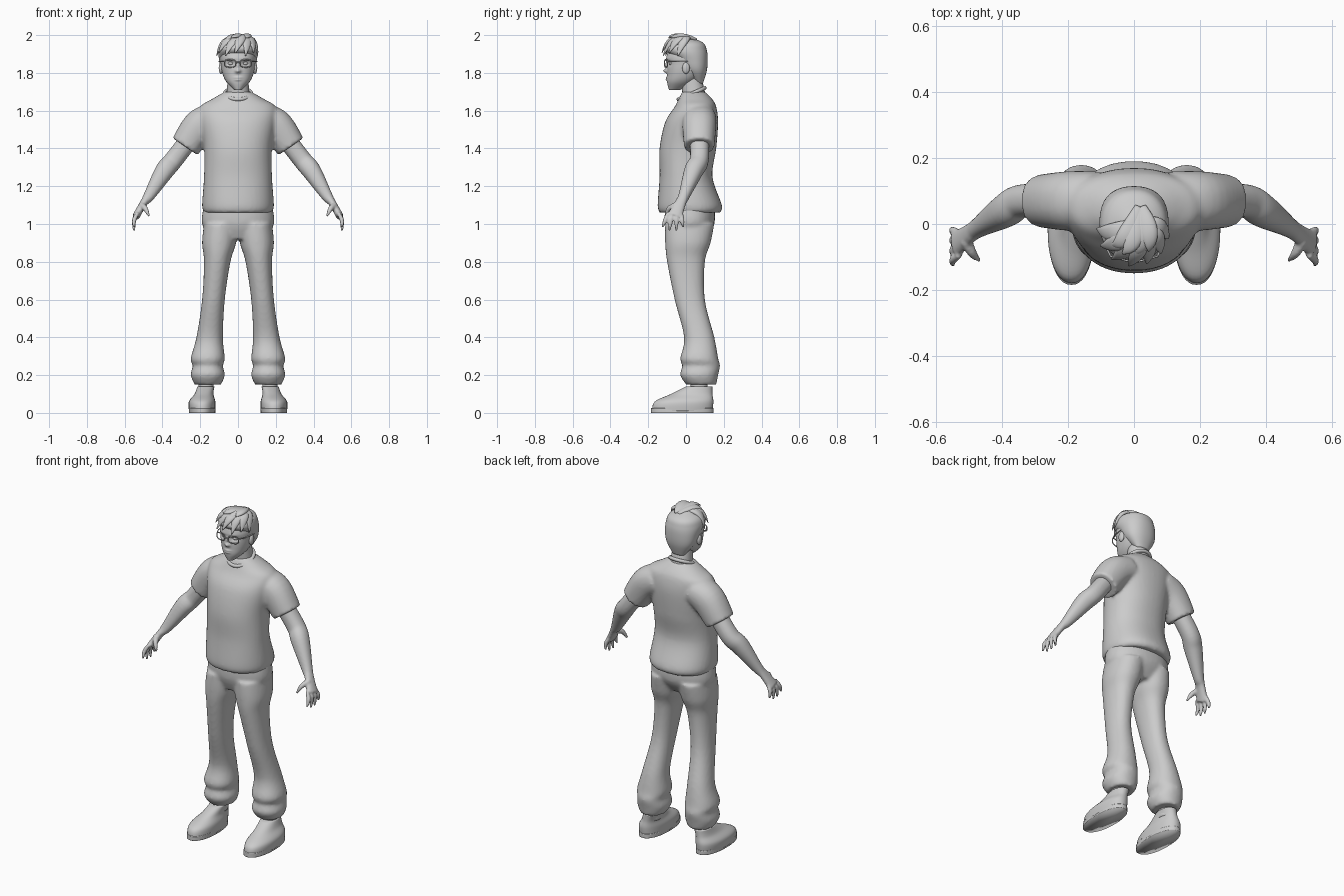
import bpy, bmesh, math
from mathutils import Vector

default_cube = bpy.data.objects.get("Cube")
if default_cube:
    bpy.data.objects.remove(default_cube)

GREY = (.6, .6, .6, 1)
clay = bpy.data.materials.new("clay_grey")
clay.use_nodes = True
clay.diffuse_color = GREY
clay.node_tree.nodes["Principled BSDF"].inputs["Base Color"].default_value = GREY

SIDES = {"left": 1, "right": -1}
LEVEL = None
ACROSS = Vector((1, 0, 0))
DEPTH = Vector((0, 1, 0))
UP = Vector((0, 0, 1))


def spline(rings, steps):
    """Interpolate rings of (x, y, z, half width, half depth) smoothly."""
    last = len(rings) - 1
    result = []
    for i in range(last):
        before, start, end, after = (Vector(rings[min(max(i + k, 0), last)]) for k in (-1, 0, 1, 2))
        leave, arrive = (end - before) / 2, (after - start) / 2
        for step in range(steps):
            t = step / steps
            ease = t * t * (3 - 2 * t)
            result.append(start.lerp(end, ease) + leave * t * (1 - t) ** 2 - arrive * t * t * (1 - t))
    return result + [Vector(rings[-1])]


def rounded(angle, power):
    """Point on a unit superellipse."""
    return [math.copysign(abs(f(angle)) ** (2 / power), f(angle)) for f in (math.cos, math.sin)]


def loft(bm, rings, depth_axis=LEVEL, side=1, power=2.2, segments=40, steps=6):
    """Skin level rings, or rings square to their path if a depth axis is given."""
    rings = spline(rings, steps)
    centres = [Vector((side * ring[0], ring[1], ring[2])) for ring in rings]
    loops = []
    for i, (centre, ring) in enumerate(zip(centres, rings)):
        along, deep = UP, DEPTH
        if depth_axis:
            along = (centres[min(i + 1, len(centres) - 1)] - centres[max(i - 1, 0)]).normalized()
            deep = (depth_axis - along * depth_axis.dot(along)).normalized()
        wide = deep.cross(along)
        loop = []
        for k in range(segments):
            c, s = rounded(math.tau * k / segments, power)
            loop.append(bm.verts.new(centre + wide * c * ring[3] + deep * s * ring[4]))
        loops.append(loop)
    for low, high in zip(loops, loops[1:]):
        for k in range(segments):
            bm.faces.new((low[k - 1], low[k], high[k], high[k - 1]))
    bm.faces.new(loops[0])
    bm.faces.new(loops[-1])


def finish(bm, name, voxel=0):
    """Make a smooth object; a voxel size fuses its overlapping pieces."""
    bmesh.ops.recalc_face_normals(bm, faces=bm.faces)
    for face in bm.faces:
        face.smooth = True
    mesh = bpy.data.meshes.new(name)
    bm.to_mesh(mesh)
    bm.free()
    mesh.materials.append(clay)
    part = bpy.data.objects.new(name, mesh)
    bpy.context.collection.objects.link(part)
    if voxel:
        fuse = part.modifiers.new("fuse", "REMESH")
        fuse.mode = "VOXEL"
        fuse.voxel_size = voxel
        fuse.use_smooth_shade = True
        relax = part.modifiers.new("relax", "SMOOTH")
        relax.iterations = 4


def solid(name, rings, **options):
    bm = bmesh.new()
    loft(bm, rings, **options)
    finish(bm, name)


def ball(name, centre, size):
    bm = bmesh.new()
    bmesh.ops.create_uvsphere(bm, u_segments=24, v_segments=16, radius=1)
    bmesh.ops.scale(bm, vec=size, verts=bm.verts)
    bmesh.ops.translate(bm, vec=centre, verts=bm.verts)
    finish(bm, name)


def wire(name, points, radius, closed=True):
    curve = bpy.data.curves.new(name, "CURVE")
    curve.dimensions = "3D"
    curve.bevel_depth = radius
    line = curve.splines.new("POLY")
    line.points.add(len(points) - 1)
    for point, place in zip(line.points, points):
        point.co = (*place, 1)
    line.use_cyclic_u = closed
    curve.materials.append(clay)
    bpy.context.collection.objects.link(bpy.data.objects.new(name, curve))


def circle(count):
    return [math.tau * k / count for k in range(count)]


# Shirt: torso and both sleeves fused
bm = bmesh.new()
loft(bm, [(0, .02, 1.06, .18, .16), (0, .02, 1.1, .19, .17), (0, 0, 1.25, .18, .14),
          (0, .01, 1.4, .18, .15), (0, .03, 1.54, .2, .14), (0, .05, 1.62, .2, .11),
          (0, .05, 1.66, .14, .09), (0, .04, 1.7, .07, .06)])
for side in SIDES.values():
    loft(bm, [(.12, .07, 1.56, .08, .09), (.2, .07, 1.52, .09, .09), (.28, .07, 1.41, .08, .08)],
         DEPTH, side)
finish(bm, "shirt", .01)

# Ribbed collar, tipped towards the chest
wire("collar", [(.07 * math.cos(a), .03 + .07 * math.sin(a), 1.69 + .03 * math.sin(a))
                for a in circle(40)], .01)

# Trousers: hips and two flared legs gathered above the ankle
bm = bmesh.new()
loft(bm, [(0, .02, 1.1, .18, .13), (0, .02, 1, .19, .13), (0, .01, .92, .13, .09)])
for side in SIDES.values():
    loft(bm, [(.09, .02, 1, .09, .13), (.1, .01, .9, .09, .12), (.11, 0, .8, .07, .1),
              (.13, .02, .6, .06, .08), (.15, .07, .4, .07, .08), (.16, .07, .29, .09, .1),
              (.16, .08, .25, .08, .1), (.16, .07, .2, .09, .1), (.16, .08, .15, .07, .08)],
         side=side)
finish(bm, "trousers", .01)

for label, side in SIDES.items():
    # Arm and palm, with four fanned fingers and a thumb
    bm = bmesh.new()
    loft(bm, [(.24, .07, 1.47, .05, .05), (.34, .07, 1.34, .05, .05), (.39, .04, 1.28, .05, .05),
              (.47, -.01, 1.15, .03, .03), (.5, -.03, 1.11, .02, .03), (.54, -.06, 1.04, .02, .04)],
         DEPTH, side)
    for finger in range(4):
        spread = finger - 1.5
        knuckle, tip = -.06 + .023 * spread, -.07 + .037 * spread
        drop = .96 + .01 * spread ** 2
        loft(bm, [(.53, knuckle, 1.06, .01, .01), (.55, (knuckle + tip) / 2, 1.02, .012, .012),
                  (.55, tip, drop, .006, .006)], DEPTH, side, segments=12)
    loft(bm, [(.51, -.05, 1.1, .015, .02), (.49, -.09, 1.08, .014, .014),
              (.47, -.11, 1.04, .006, .006)], DEPTH, side, segments=12)
    finish(bm, label + "_arm", .006)

    # Shoe, sole and ankle
    solid(label + "_shoe", [(.19, -.02, .01, .07, .16), (.19, -.01, .06, .07, .155),
                            (.18, .03, .1, .05, .11), (.17, .07, .14, .045, .07)], side=side)
    solid(label + "_sole", [(.19, -.02, z, .07, .165) for z in (0, .025)], side=side)
    solid(label + "_ankle", [(.17, .07, z, .04, .045) for z in (.1, .2)], side=side)

    # Ear, eye and half of the spectacles
    ball(label + "_ear", (side * .09, 0, 1.825), (.012, .02, .03))
    ball(label + "_eye", (side * .037, -.076, 1.85), (.016, .014, .01))
    rim = [rounded(a, 3) for a in circle(32)]
    wire(label + "_spectacle_rim",
         [(side * (.042 + .03 * c), -.106 + .008 * c, 1.85 + .02 * s) for c, s in rim], .003)
    wire(label + "_spectacle_arm", [(side * x, y, 1.86) for x, y in
                                    ((.07, -.1), (.09, -.06), (.1, .01))], .003, closed=False)

wire("spectacle_bridge", [(x, -.114, 1.856) for x in (-.012, .012)], .003, closed=False)

# Head, with the face pressed and pulled out of its front
bm = bmesh.new()
loft(bm, [(0, -.06, 1.71, .02, .03), (0, -.03, 1.75, .06, .07), (0, -.01, 1.79, .08, .09),
          (0, 0, 1.84, .09, .1), (0, 0, 1.9, .09, .1), (0, 0, 1.97, .05, .06)],
     segments=112, steps=9)
FEATURES = {  # x, z, half width, half height, push
    "bridge": (0, 1.84, .01, .02, -.01),
    "nose_tip": (0, 1.81, .014, .01, -.02),
    "eye_socket": (.038, 1.85, .018, .012, .013),
    "brow": (.03, 1.875, .03, .008, -.004),
    "upper_lip": (0, 1.775, .02, .005, -.007),
    "lower_lip": (0, 1.763, .017, .005, -.007)}
for vert in bm.verts:
    if vert.co.y < -.03:
        across, height = abs(vert.co.x), vert.co.z
        vert.co.y += sum(push * math.exp(-((across - x) / wide) ** 2 - ((height - z) / tall) ** 2)
                         for x, z, wide, tall, push in FEATURES.values())
finish(bm, "head")

solid("neck", [(0, .05, 1.62, .07, .06), (0, .04, 1.7, .06, .06), (0, .02, 1.82, .05, .05)])

# Hair: close cap, then locks fanned forward from the crown in two layers
solid("hair_cap", [(0, .07, 1.745, .04, .02), (0, .05, 1.81, .085, .06), (0, .03, 1.87, .1, .085),
                   (0, 0, 1.92, .104, .11), (0, 0, 1.96, .085, .09), (0, 0, 1.99, .02, .02)])


def lock(bm, root, bend, tip, across):
    rings = []
    for k in range(7):
        t = k / 6
        place = root.lerp(bend, t).lerp(bend.lerp(tip, t), t)
        width = .1 + math.sin(math.pi * (.2 + .8 * t))
        rings.append((*place, .013 * width, .027 * width))
    loft(bm, rings, across, segments=14, steps=3)


bm = bmesh.new()
for layer, (count, reach, fall) in enumerate(((7, 1, 1.89), (4, .75, 1.97))):
    for k in range(count):
        turn = math.radians(-75 + 150 * (k + layer / 2) / 6 + 25 * layer)
        out = Vector((math.sin(turn), -math.cos(turn), 0))
        sweep = Vector((math.cos(turn), math.sin(turn), 0))
        root = Vector((.02, .05 * layer, 1.975))
        bend = out * .09 * reach + sweep * .02 + UP * 2.01
        tip = out * (.108 + .02 * math.cos(turn)) * reach - sweep * .015
        lock(bm, root, bend, tip + UP * (fall + .015 * (k % 2)), sweep)
finish(bm, "hair_locks")
